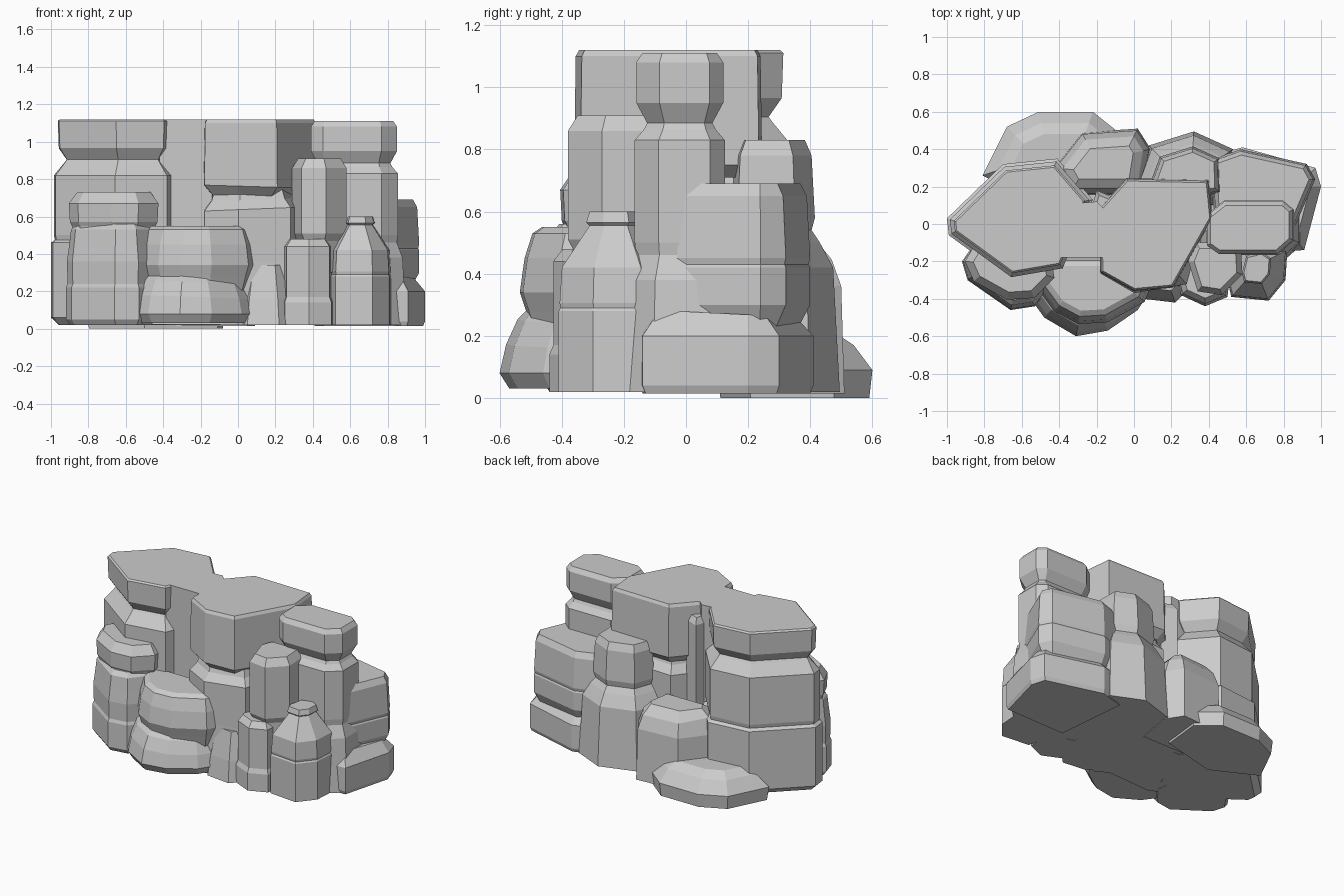
import bpy, bmesh
from mathutils import Vector


def inset(pts, d):
    # mitred inward offset of a convex counter-clockwise outline
    out, n = [], len(pts)
    for i in range(n):
        a, b, c = pts[i - 1], pts[i], pts[(i + 1) % n]
        e1, e2 = (b - a).normalized(), (c - b).normalized()
        n1, n2 = Vector((-e1.y, e1.x)), Vector((-e2.y, e2.x))
        out.append(b + (n1 + n2) * d / (1 + n1.dot(n2)))
    return out


def rock(name, outline, rings):
    # stack of rings: (height, inset, optional slope in x, optional slope in y)
    pts = [Vector(p) for p in outline]
    area = sum(pts[i - 1].cross(pts[i]) for i in range(len(pts)))
    if area < 0:
        pts.reverse()
    mid = sum(pts, Vector((0, 0))) / len(pts)
    bm = bmesh.new()
    loops = []
    for r in rings:
        z, d, sx, sy = (tuple(r) + (0, 0))[:4]
        loops.append([bm.verts.new((p.x, p.y, z + sx * (p.x - mid.x) + sy * (p.y - mid.y)))
                      for p in inset(pts, d)])
    n = len(pts)
    for lo, hi in zip(loops, loops[1:]):
        for i in range(n):
            j = (i + 1) % n
            bm.faces.new((lo[i], lo[j], hi[j], hi[i]))
    bm.faces.new(loops[0][::-1])
    bm.faces.new(loops[-1])
    me = bpy.data.meshes.new(name)
    bm.to_mesh(me)
    bm.free()
    ob = bpy.data.objects.new(name, me)
    bpy.context.collection.objects.link(ob)
    return ob


# tall left stack with overhanging cap
rock("left_stack",
     [(-1, .03), (-.7, .32), (-.41, .35), (-.22, .13), (-.37, -.25), (-.66, -.3), (-.99, -.06)],
     [(.02, .04), (.06, 0), (.46, 0), (.475, .02), (.5, .015), (.82, .015), (.89, .07),
      (.905, .08), (.965, .04), (1.11, .035), (1.12, .045)])

# recessed wall and slim pillar between the two main stacks
rock("recessed_wall", [(-.42, -.18), (-.14, -.18), (-.08, 0), (-.2, .12), (-.42, .1)],
     [(.02, 0), (1.12, 0)])
rock("slim_pillar", [(-.24, .04), (-.12, .02), (-.1, .14), (-.2, .18)],
     [(.02, 0), (1.0, 0), (1.04, .02)])

# central cap over its narrower column
rock("center_cap",
     [(-.19, .08), (-.04, .245), (.4, .235), (.42, .03), (.21, -.34), (.0, -.36), (-.18, -.26)],
     [(.71, .05), (.76, 0, -.03), (1.1, .005), (1.12, .015)])
rock("center_column",
     [(-.2, .03), (-.05, .24), (.36, .24), (.38, 0), (.29, -.33), (.0, -.38), (-.19, -.27)],
     [(.02, 0), (.36, .01), (.64, .01, .04), (.69, .05, .03), (.75, .07)])
rock("center_foot", [(-.1, -.2), (.05, -.4), (.22, -.42), (.34, -.3), (.3, -.1)],
     [(.02, 0), (.16, .02), (.34, .06)])

# right stack: cap, waist and foot
rock("right_stack",
     [(.38, -.12), (.45, -.17), (.77, -.17), (.86, -.09), (.86, .08), (.8, .13), (.48, .13), (.38, .05)],
     [(.02, -.04), (.38, -.02), (.46, .01), (.5, .005), (.83, .005), (.865, .035), (.885, .045),
      (.95, .01), (1.08, .01), (1.11, .03)])

# right rear block with wide base
rock("rear_right_block",
     [(.98, .24), (.93, .33), (.57, .41), (.4, .35), (.42, -.01), (.86, -.04)],
     [(.22, .05), (.3, .01), (.42, .01), (.43, .015), (.45, .01), (.65, .02), (.69, .04)])
rock("rear_right_base",
     [(1.0, .2), (.97, .3), (.58, .41), (.4, .36), (.45, -.15), (.91, -.14)],
     [(.015, .01), (.04, 0), (.2, 0), (.27, .055, 0, -.05)])

# front right cluster of columns
rock("front_right_tall_column",
     [(.29, -.2), (.34, -.36), (.47, -.38), (.58, -.27), (.57, -.1), (.33, -.1)],
     [(.3, .02), (.47, .02), (.51, 0), (.86, 0), (.91, .03)])
rock("front_right_short_column",
     [(.22, -.26), (.25, -.38), (.38, -.44), (.5, -.39), (.52, -.2), (.26, -.16)],
     [(.02, 0), (.14, 0), (.17, .012), (.44, .012), (.48, .04)])
rock("front_right_peak",
     [(.49, -.26), (.52, -.39), (.72, -.41), (.81, -.3), (.82, -.14), (.7, -.06), (.53, -.1)],
     [(.02, 0), (.28, 0), (.29, .006), (.305, .003), (.42, .01), (.555, .095), (.565, .085), (.6, .095)])

# front bulge: two rounded layers
rock("front_bulge_upper",
     [(-.57, -.28), (-.43, -.47), (-.3, -.54), (-.14, -.53), (.06, -.42), (.11, -.3), (.02, -.15), (-.46, -.15)],
     [(.2, .05), (.28, .025), (.34, .005), (.45, .02), (.53, .045), (.55, .075)])
rock("front_bulge_lower",
     [(-.58, -.36), (-.48, -.5), (-.31, -.6), (-.14, -.57), (.02, -.46), (.11, -.32), (.0, -.15), (-.45, -.15)],
     [(.03, .03), (.08, 0), (.17, .02, -.03), (.25, .055, -.04), (.29, .09)])

# front left ledges
rock("front_left_lower",
     [(-.92, -.2), (-.89, -.3), (-.66, -.46), (-.53, -.44), (-.42, -.3), (-.45, -.1), (-.85, -.1)],
     [(.02, .02), (.05, 0), (.22, 0), (.24, .008), (.36, .005), (.44, .015), (.53, .025), (.56, .05)])
rock("front_left_upper",
     [(-.91, -.2), (-.86, -.31), (-.68, -.41), (-.53, -.4), (-.42, -.29), (-.45, -.1), (-.85, -.1)],
     [(.49, .03), (.55, .02), (.57, .01), (.67, .005), (.73, .045)])

# rear columns and low boulders
rock("rear_column",
     [(.0, .2), (.08, .42), (.32, .495), (.53, .4), (.54, .1), (.15, .05)],
     [(.02, 0), (.42, .02), (.5, .06), (.54, .085), (.58, .075), (.78, .085), (.83, .105)])
rock("rear_middle_block",
     [(-.43, .3), (-.28, .49), (.02, .51), (.09, .4), (.05, .15), (-.35, .15)],
     [(.015, 0), (.36, .01), (.46, .04, 0, -.1), (.51, .09)])
rock("rear_left_boulder",
     [(-.81, .26), (-.68, .52), (-.51, .6), (-.22, .6), (-.07, .48), (-.1, .2), (-.5, .1)],
     [(0, .01), (.09, 0), (.17, .06), (.21, .12)])

# hidden core closing gaps at the bottom
rock("inner_core",
     [(-.75, -.2), (-.4, -.35), (.6, -.3), (.85, 0), (.8, .25), (.1, .38), (-.5, .36)],
     [(.022, 0), (.3, .05)])
